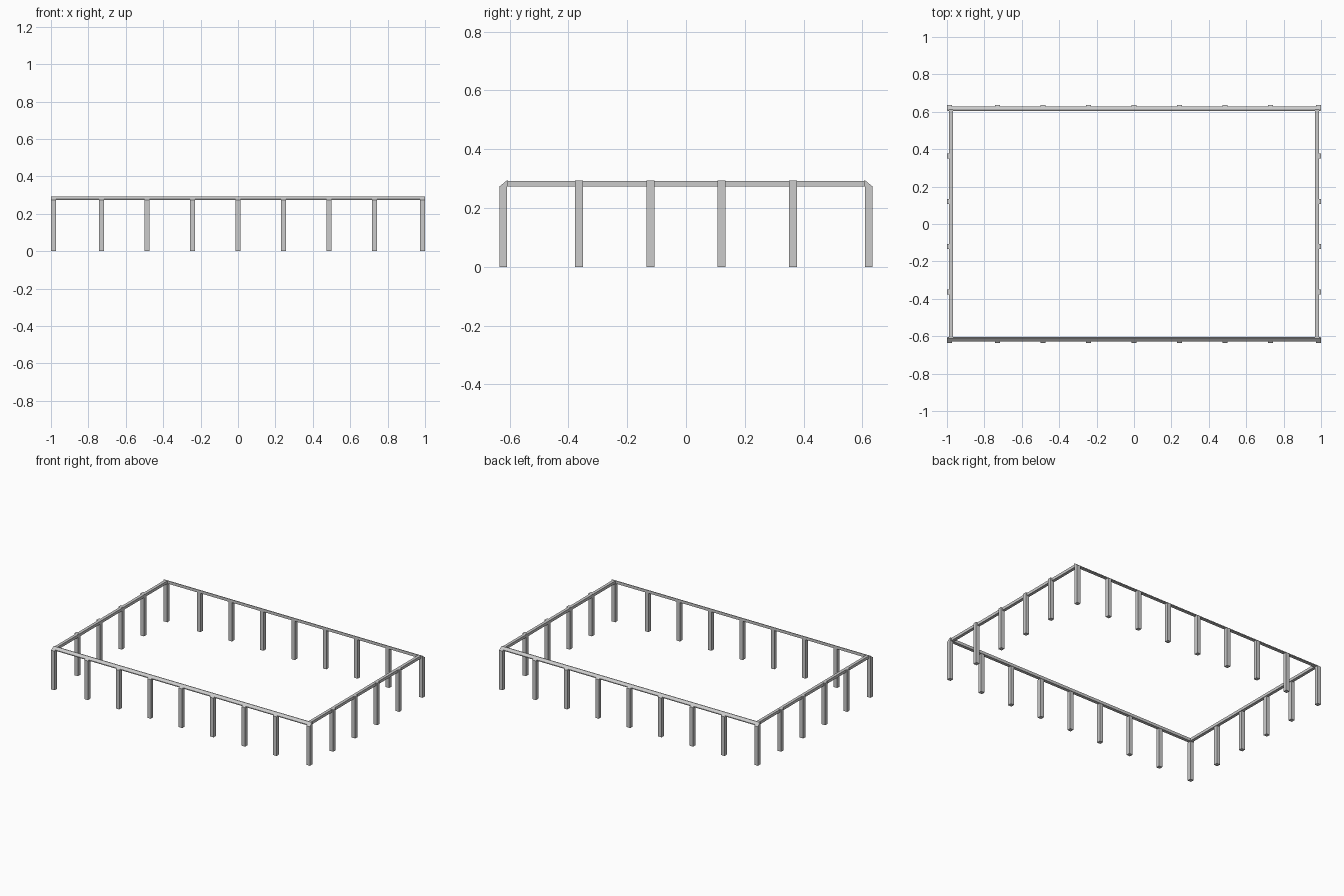
import bpy

if "Cube" in bpy.data.objects:
    bpy.data.objects.remove(bpy.data.objects["Cube"])

TOP, LOW = 0.293, 0.273      # rail top and underside
X_OUT, Y_OUT = 1.0, 0.635    # outer faces of the posts
W = 0.027                    # post width


def prism(name, profile, x0, x1):
    """Extrude a (y, z) profile along x."""
    n = len(profile)
    verts = [(x, y, z) for x in (x0, x1) for y, z in profile]
    faces = [tuple(range(n))[::-1], tuple(range(n, 2 * n))]
    faces += [(i, (i + 1) % n, n + (i + 1) % n, n + i) for i in range(n)]
    mesh = bpy.data.meshes.new(name)
    mesh.from_pydata(verts, [], faces)
    obj = bpy.data.objects.new(name, mesh)
    bpy.context.collection.objects.link(obj)
    # consistent outward normals
    import bmesh
    bm = bmesh.new()
    bm.from_mesh(mesh)
    bmesh.ops.recalc_face_normals(bm, faces=bm.faces)
    bm.to_mesh(mesh)
    bm.free()
    return obj


def box(name, x0, x1, y0, y1, z0, z1):
    return prism(name, [(y0, z0), (y1, z0), (y1, z1), (y0, z1)], x0, x1)


# long sides: slant-topped posts and a rail with a slanted outer face
post_x = [-0.986, -0.729, -0.486, -0.243, 0, 0.243, 0.486, 0.729, 0.986]
for side, s in (("front", -1), ("back", 1)):
    post = [(s * Y_OUT, 0), (s * Y_OUT, LOW),
            (s * (Y_OUT - W), TOP), (s * (Y_OUT - W), 0)]
    for i, x in enumerate(post_x):
        prism(f"{side}_post_{i + 1}", post, x - W / 2, x + W / 2)
    rail = [(s * 0.627, LOW), (s * 0.627, LOW + 0.006), (s * 0.61, TOP),
            (s * 0.605, TOP), (s * 0.605, LOW)]
    prism(f"{side}_rail", rail, -0.998, 0.998)

# short sides: flat-topped posts standing just outside a square rail
for side, s in (("left", -1), ("right", 1)):
    for i, y in enumerate((-0.364, -0.121, 0.121, 0.364)):
        a, b = sorted((s * X_OUT, s * (X_OUT - W)))
        box(f"{side}_post_{i + 1}", a, b, y - W / 2, y + W / 2, 0, TOP)
    a, b = sorted((s * 0.99, s * 0.969))
    box(f"{side}_rail", a, b, -0.611, 0.611, LOW, TOP - 0.0005)
